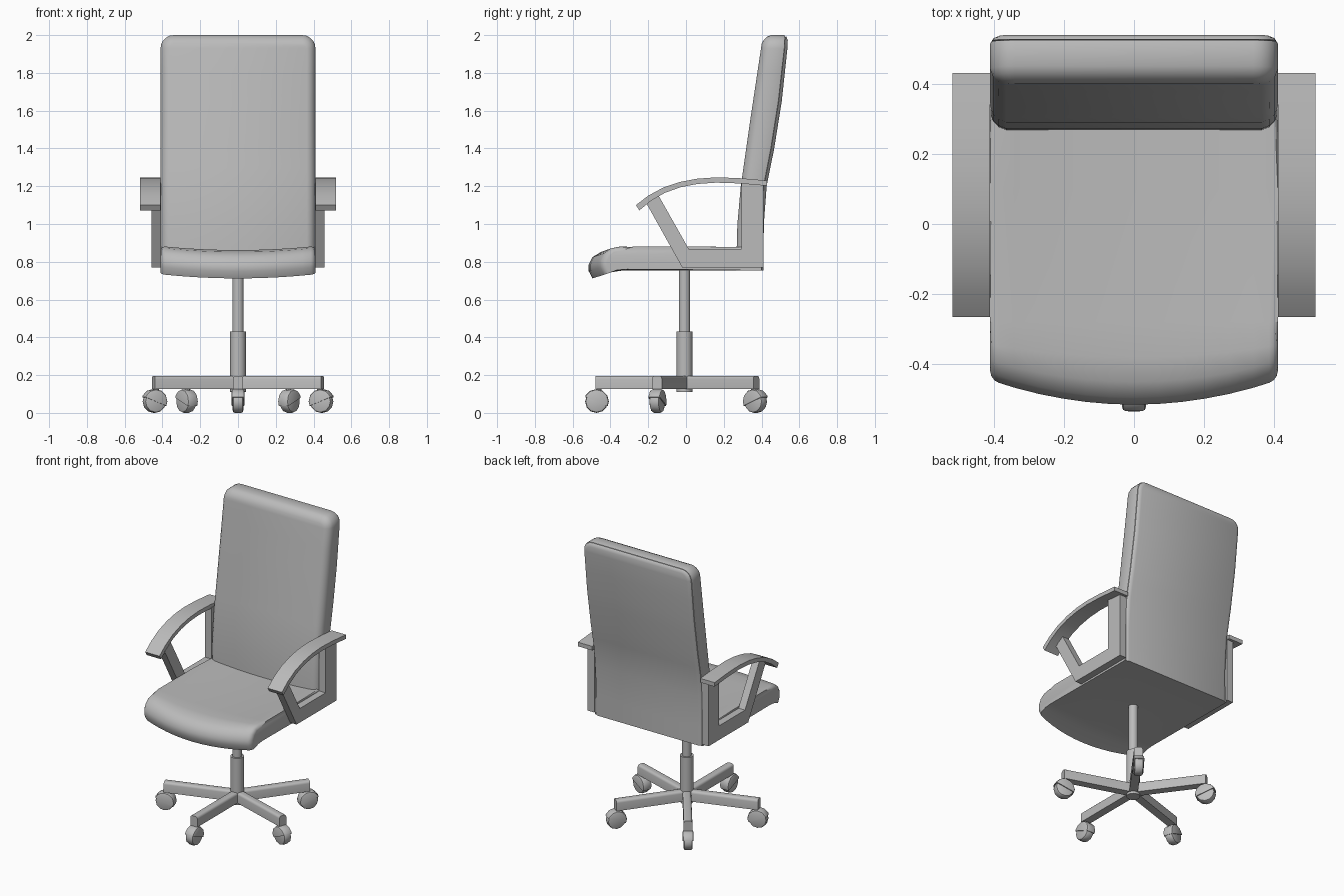
import bpy, bmesh, math
from mathutils import Matrix, Vector

if "Cube" in bpy.data.objects:
    bpy.data.objects.remove(bpy.data.objects["Cube"])

grey = bpy.data.materials.new("mid_grey")
grey.use_nodes = True
GREY = (0.5, 0.5, 0.5, 1)
grey.diffuse_color = GREY
grey.node_tree.nodes["Principled BSDF"].inputs["Base Color"].default_value = GREY


def finish(bm, name, angle=35):
    bmesh.ops.recalc_face_normals(bm, faces=bm.faces)
    mesh = bpy.data.meshes.new(name)
    bm.to_mesh(mesh)
    bm.free()
    mesh.materials.append(grey)
    mesh.shade_smooth()
    mesh.set_sharp_from_angle(angle=math.radians(angle))
    obj = bpy.data.objects.new(name, mesh)
    bpy.context.collection.objects.link(obj)
    return obj


def extrude_x(profile, xs):
    """Sweep a closed (y, z) profile through the x stations."""
    bm = bmesh.new()
    rings = [[bm.verts.new((x, y, z)) for y, z in profile] for x in xs]
    n = len(profile)
    for a, b in zip(rings, rings[1:]):
        for i in range(n):
            j = (i + 1) % n
            bm.faces.new((a[i], a[j], b[j], b[i]))
    bm.faces.new(rings[0])
    bm.faces.new(rings[-1])
    return bm


def lookup(table, z):
    """Piecewise linear y for a height z."""
    for (z0, y0), (z1, y1) in zip(table, table[1:]):
        if z <= z1:
            return y0 + (y1 - y0) * (z - z0) / (z1 - z0)
    return table[-1][1]


# Seat cushion: waterfall profile, dished and bowed across the width
W = 0.41
seat_profile = [(0.40, 0.755), (0.40, 0.88), (0.1, 0.88), (-0.28, 0.88), (-0.38, 0.872),
                (-0.45, 0.855), (-0.495, 0.825), (-0.515, 0.785), (-0.515, 0.75),
                (-0.495, 0.712), (-0.41, 0.742), (-0.33, 0.755)]
bm = extrude_x(seat_profile, [W * i / 6 for i in range(-6, 7)])
for v in bm.verts:
    s = (v.co.x / W) ** 2
    front = min(1, max(0, (-0.28 - v.co.y) / 0.2))
    if v.co.z > 0.8:
        v.co.z -= 0.02 * (1 - s) * (1 - front)
    v.co.z += 0.022 * s * front
    v.co.y += 0.07 * s * front
rim = [e for e in bm.edges
       if all(abs(v.co.x) > W - 0.001 and (v.co.z > 0.82 or v.co.y < -0.42) for v in e.verts)]
bmesh.ops.bevel(bm, geom=rim, offset=0.025, segments=3, profile=0.5, affect='EDGES')
finish(bm, "seat", 40)

# Backrest: rounded outline carried from the front curve to the rear curve
front_curve = [(0.755, 0.265), (1.0, 0.272), (1.2, 0.29), (1.55, 0.34), (1.95, 0.4), (2.0, 0.408)]
rear_curve = [(0.755, 0.41), (1.0, 0.412), (1.2, 0.427), (1.4, 0.467), (1.65, 0.507),
              (1.93, 0.537), (2.0, 0.54)]
side_heights = [0.755, 0.88, 1.0, 1.1, 1.2, 1.3, 1.4, 1.55, 1.65, 1.8, 1.93]
R = 0.07


def outline(inset):
    right = [(W - inset, z) for z in side_heights]
    for k in range(1, 6):
        a = k * math.pi / 10
        r = R - inset
        right.append((W - R + r * math.cos(a), 2 - R + r * math.sin(a)))
    return right + [(-x, z) for x, z in reversed(right)]


layers = [(0, 0.045), (0.06, 0.024), (0.17, 0.008), (0.32, 0), (0.84, 0), (0.88, 0.003),
          (0.89, 0.012), (0.90, 0.005), (0.95, 0.01), (1, 0.028)]
bm = bmesh.new()
rings = []
for t, inset in layers:
    ring = []
    for x, z in outline(inset):
        f, r = lookup(front_curve, z), lookup(rear_curve, z)
        ring.append(bm.verts.new((x, f + (r - f) * t, z)))
    rings.append(ring)
n = len(rings[0])
for a, b in zip(rings, rings[1:]):
    for i in range(n):
        j = (i + 1) % n
        bm.faces.new((a[i], a[j], b[j], b[i]))
for ring in (rings[0], rings[-1]):
    for i in range(n // 2 - 1):
        bm.faces.new((ring[i], ring[i + 1], ring[n - 2 - i], ring[n - 1 - i]))
finish(bm, "backrest", 40)

# Arms: open side frame with a curved pad on top
frame_profile = [(-0.21, 1.11), (-0.02, 0.77), (0.41, 0.77), (0.41, 1.215), (0.295, 1.22),
                 (0.295, 0.867), (0.015, 0.867), (-0.145, 1.15)]
pad_top = [(-0.265, 1.1), (-0.2, 1.15), (-0.12, 1.193), (-0.03, 1.223), (0.06, 1.24),
           (0.16, 1.247), (0.28, 1.243), (0.43, 1.23)]
pad_low = [(y + 0.03 * max(0, -y) / 0.265 * 0.6, z - 0.028) for y, z in pad_top]
for side, label in ((1, "left"), (-1, "right")):
    finish(extrude_x(frame_profile, [side * 0.408, side * 0.458]), label + "_arm_frame", 20)
    finish(extrude_x(pad_top + pad_low[::-1], [side * 0.41, side * 0.518]), label + "_arm_pad")

# Gas column
CY = -0.008


def cylinder(name, radius, z0, z1):
    bm = bmesh.new()
    bmesh.ops.create_cone(bm, cap_ends=True, segments=20, radius1=radius, radius2=radius,
                          depth=z1 - z0, matrix=Matrix.Translation((0, CY, (z0 + z1) / 2)))
    finish(bm, name)


cylinder("column_rod", 0.03, 0.4, 0.77)
cylinder("column_sleeve", 0.042, 0.11, 0.43)

# Five-star base with casters, built along -y and turned into place
REACH = 0.47


def disc(bm, half, radius, segments, cut=False):
    """Wheel along x with softened rims; cut keeps only the upper half as a hood."""
    made = bmesh.ops.create_cone(bm, cap_ends=True, segments=segments, radius1=radius,
                                 radius2=radius, depth=2 * half,
                                 matrix=Matrix.Rotation(math.pi / 2, 4, 'Y'))
    rims = [e for e in bm.edges if abs(e.verts[0].co.x - e.verts[1].co.x) < 1e-4]
    bmesh.ops.bevel(bm, geom=rims, offset=0.012, segments=2, profile=0.5, affect='EDGES')
    if cut:
        bmesh.ops.bisect_plane(bm, geom=bm.verts[:] + bm.edges[:] + bm.faces[:],
                               plane_co=(0, 0, 0), plane_no=(0, -0.4, -1), clear_outer=True)
        bmesh.ops.holes_fill(bm, edges=[e for e in bm.edges if e.is_boundary])


for k in range(5):
    turn = Matrix.Translation((0, CY, 0)) @ Matrix.Rotation(k * math.tau / 5, 4, 'Z')

    bm = bmesh.new()
    bmesh.ops.create_cube(bm, size=1, matrix=Matrix.Translation((0, -REACH / 2, 0.161))
                          @ Matrix.Diagonal((0.054, REACH, 0.07, 1)))
    top = [e for e in bm.edges if all(v.co.z > 0.18 for v in e.verts)
           and abs(e.verts[0].co.x - e.verts[1].co.x) < 1e-4]
    bmesh.ops.bevel(bm, geom=top, offset=0.016, segments=3, profile=0.5, affect='EDGES')
    bm.transform(turn)
    finish(bm, f"base_leg_{k + 1}")

    place = turn @ Matrix.Translation(Vector((0, -REACH + 0.004, 0.06)))
    for name, half, radius, cut in (("caster_wheel", 0.028, 0.06, False),
                                    ("caster_hood", 0.034, 0.066, True)):
        bm = bmesh.new()
        disc(bm, half, radius, 12, cut)
        bm.transform(place)
        finish(bm, f"{name}_{k + 1}")
    bm = bmesh.new()
    bmesh.ops.create_cone(bm, cap_ends=True, segments=10, radius1=0.014, radius2=0.014,
                          depth=0.05, matrix=place @ Matrix.Translation((0, 0.012, 0.065)))
    finish(bm, f"caster_stem_{k + 1}")
